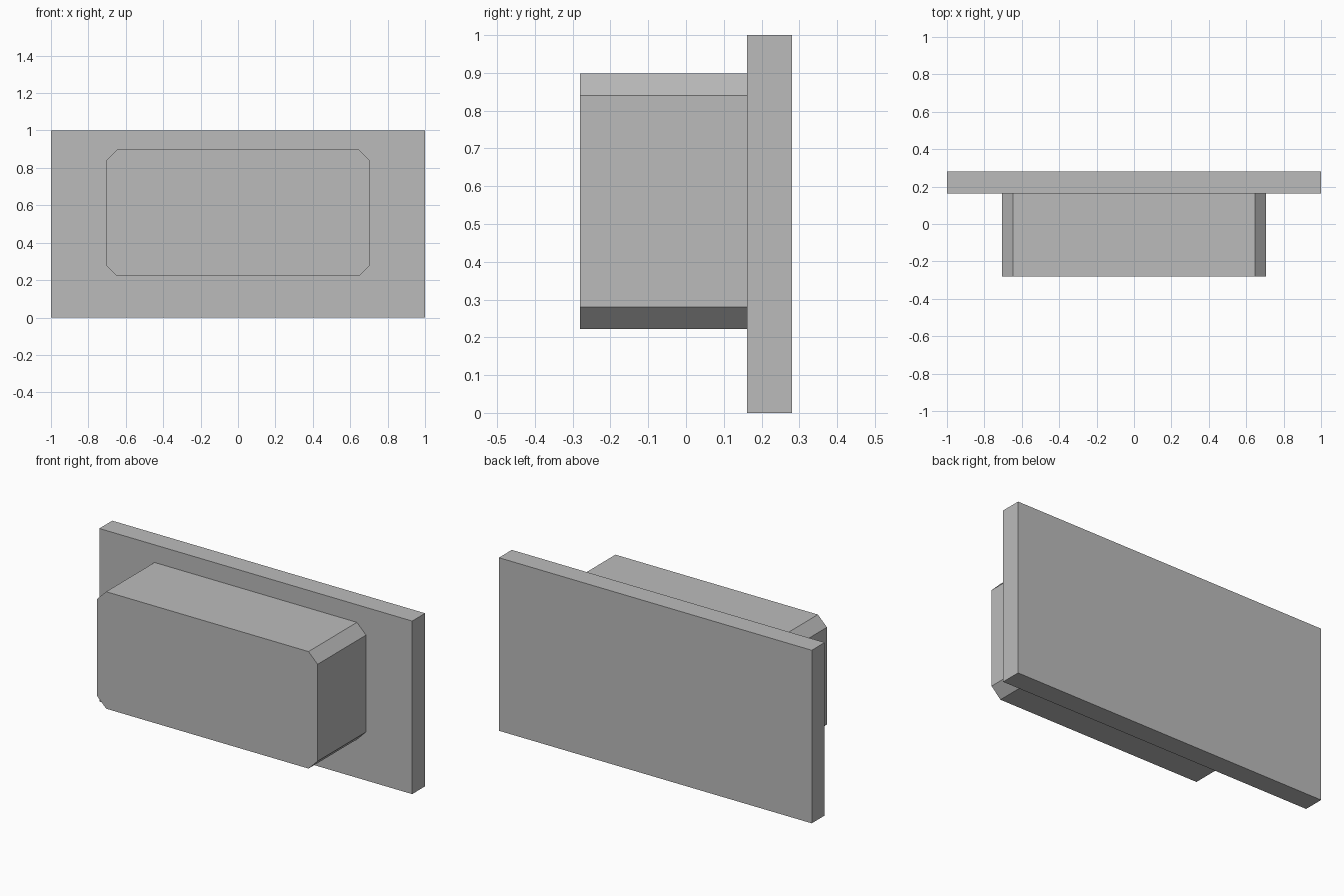
import bpy
import bmesh

cube = bpy.data.objects.get("Cube")
if cube:
    bpy.data.objects.remove(cube, do_unlink=True)

grey = bpy.data.materials.new("plain grey")
grey.use_nodes = True
colour = (0.5, 0.5, 0.5, 1)
grey.diffuse_color = colour
grey.node_tree.nodes["Principled BSDF"].inputs["Base Color"].default_value = colour


def box(name, low, high, chamfer=0):
    """Box between two corners; chamfer cuts the edges running front to back."""
    bm = bmesh.new()
    bmesh.ops.create_cube(bm, size=1)
    for v in bm.verts:
        v.co = [(a + b) / 2 + c * (b - a) for a, b, c in zip(low, high, v.co)]
    if chamfer:
        depth_edges = [e for e in bm.edges
                       if abs(e.verts[0].co.y - e.verts[1].co.y) > 0.01]
        bmesh.ops.bevel(bm, geom=depth_edges, offset=chamfer,
                        offset_type='OFFSET', segments=1, affect='EDGES')
    mesh = bpy.data.meshes.new(name)
    bm.to_mesh(mesh)
    bm.free()
    mesh.materials.append(grey)
    obj = bpy.data.objects.new(name, mesh)
    bpy.context.collection.objects.link(obj)
    return obj


# Upright rectangular plate at the back
box("back_plate", (-1, 0.162, 0), (1, 0.28, 1))

# Block with chamfered corners standing out from the plate
box("front_block", (-0.705, -0.28, 0.222), (0.705, 0.162, 0.898), chamfer=0.058)
